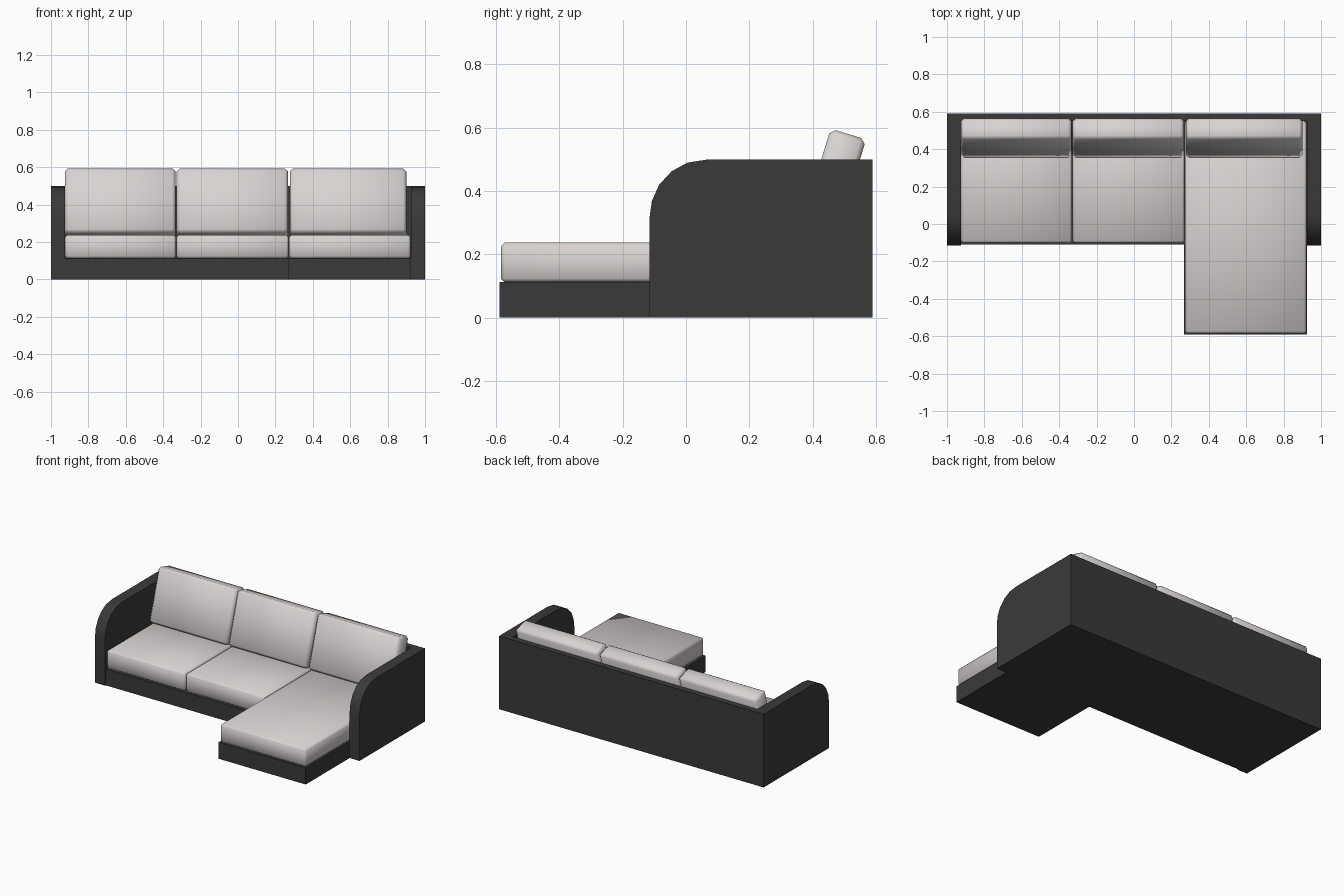
import bpy, bmesh, math
from mathutils import Matrix, Vector

if "Cube" in bpy.data.objects:
    bpy.data.objects.remove(bpy.data.objects["Cube"])


def material(name, rgb):
    m = bpy.data.materials.new(name)
    m.diffuse_color = (*rgb, 1)
    m.use_nodes = True
    m.node_tree.nodes["Principled BSDF"].inputs["Base Color"].default_value = m.diffuse_color
    return m


DARK = material("charcoal fabric", (0.042, 0.042, 0.042))
LIGHT = material("pale grey fabric", (0.69, 0.655, 0.64))


def finish(name, bm, mat, angle):
    bmesh.ops.recalc_face_normals(bm, faces=bm.faces)
    me = bpy.data.meshes.new(name)
    bm.to_mesh(me)
    bm.free()
    me.materials.append(mat)
    ob = bpy.data.objects.new(name, me)
    bpy.context.collection.objects.link(ob)
    bpy.ops.object.select_all(action='DESELECT')
    ob.select_set(True)
    bpy.context.view_layer.objects.active = ob
    bpy.ops.object.shade_smooth_by_angle(angle=math.radians(angle))
    return ob


def prism(name, pts, axis, lo, hi, mat):
    """Extrude a 2D outline along x ('x': points are y,z) or z ('z': points are x,y)."""
    bm = bmesh.new()
    place = (lambda p: (lo, p[0], p[1])) if axis == 'x' else (lambda p: (p[0], p[1], lo))
    f = bm.faces.new([bm.verts.new(place(p)) for p in pts])
    new = bmesh.ops.extrude_face_region(bm, geom=[f])['geom']
    move = Vector((hi - lo, 0, 0)) if axis == 'x' else Vector((0, 0, hi - lo))
    bmesh.ops.translate(bm, vec=move, verts=[v for v in new if isinstance(v, bmesh.types.BMVert)])
    return finish(name, bm, mat, 30)


def cushion(name, lo, hi, bevel, tilt=0, pivot=(0, 0, 0)):
    """Chamfered, softly shaded box, optionally leaning back about the x axis."""
    bm = bmesh.new()
    bmesh.ops.create_cube(bm, size=1)
    for v in bm.verts:
        v.co = [(a + b) / 2 + c * (b - a) for a, b, c in zip(lo, hi, v.co)]
    bmesh.ops.bevel(bm, geom=bm.edges[:], offset=bevel, segments=1, affect='EDGES')
    bmesh.ops.transform(bm, verts=bm.verts,
                        matrix=Matrix.Translation(pivot) @ Matrix.Rotation(-tilt, 4, 'X'))
    return finish(name, bm, LIGHT, 60)


# Arms with a rounded front top corner
arm = [(0.59, 0), (0.59, 0.5), (0.07, 0.5), (0.005, 0.49), (-0.045, 0.463), (-0.085, 0.42),
       (-0.108, 0.368), (-0.116, 0.31), (-0.116, 0)]
prism("left_arm", arm, 'x', -1, -0.925, DARK)
prism("right_arm", arm, 'x', 0.925, 1, DARK)

# Back panel
back = [(0.55, 0), (0.59, 0), (0.59, 0.5), (0.55, 0.5)]
prism("back_panel", back, 'x', -0.925, 0.925, DARK)

# L-shaped base
base = [(-0.925, 0.55), (-0.925, -0.11), (0.266, -0.11), (0.266, -0.59), (0.925, -0.59), (0.925, 0.55)]
prism("base", base, 'z', 0, 0.112, DARK)

# Seat cushions, the last one being the chaise
for name, x0, x1, y0 in (("left_seat", -0.925, -0.332, -0.102),
                         ("middle_seat", -0.328, 0.270, -0.102),
                         ("chaise_seat", 0.272, 0.922, -0.585)):
    cushion(name, (x0, y0, 0.112), (x1, 0.55, 0.237), 0.012)

# Leaning back cushions
for name, x0, x1 in (("left_back_cushion", -0.925, -0.334),
                     ("middle_back_cushion", -0.328, 0.267),
                     ("right_back_cushion", 0.277, 0.9)):
    cushion(name, (x0, 0, 0), (x1, 0.117, 0.36), 0.016, math.radians(17), (0, 0.352, 0.253))
